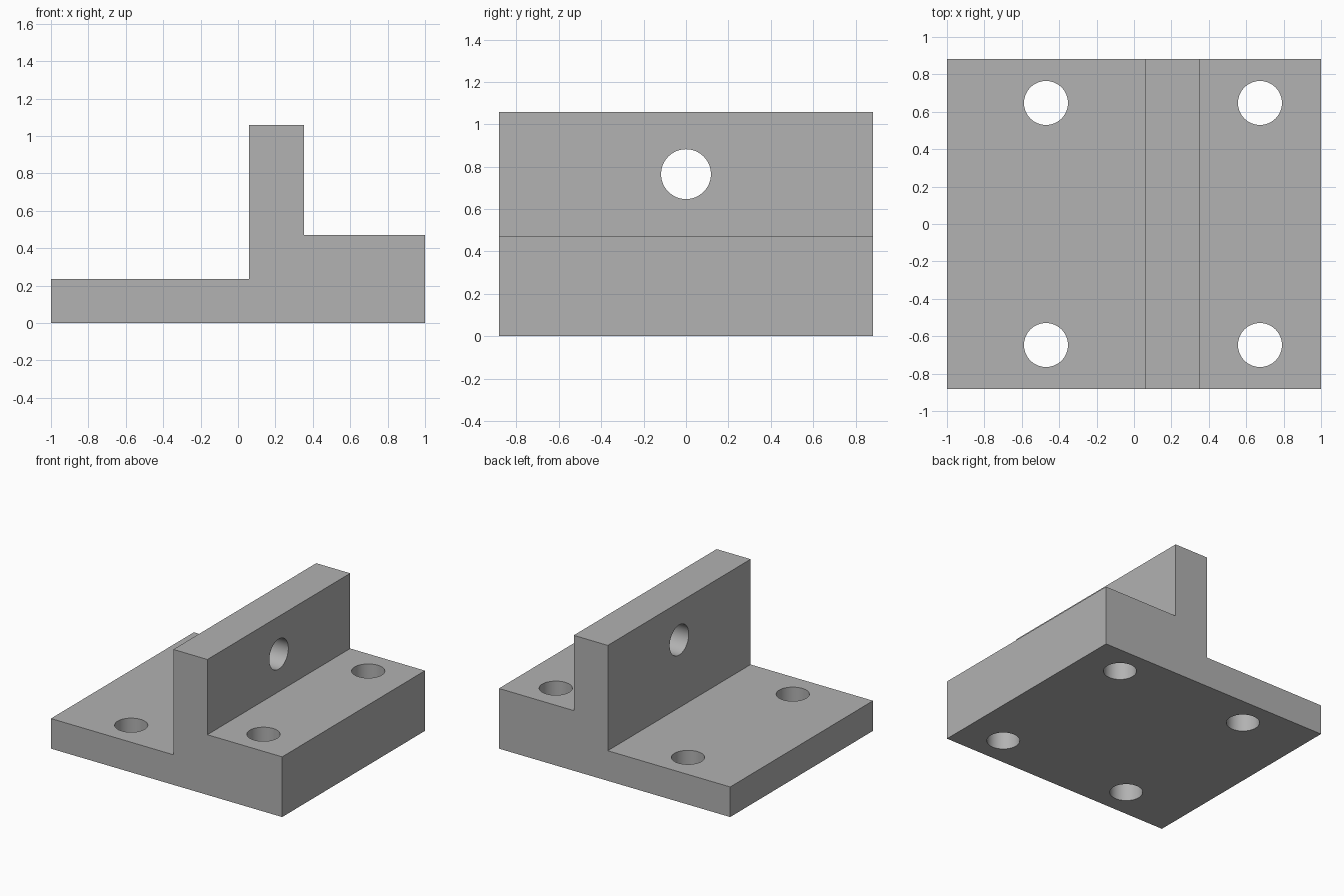
import bpy, bmesh, math

cube = bpy.data.objects.get("Cube")
if cube:
    bpy.data.objects.remove(cube, do_unlink=True)

U = 1 / 17          # drawing unit
HALF_DEPTH = 15 * U
HOLE_RADIUS = 2 * U

grey = bpy.data.materials.new("plain grey")
grey.use_nodes = True
colour = (0.445, 0.445, 0.445, 1)
grey.diffuse_color = colour
grey.node_tree.nodes["Principled BSDF"].inputs["Base Color"].default_value = colour

# Stepped profile with upright wall, extruded from front to back
profile = [(-17, 0), (17, 0), (17, 8), (6, 8), (6, 18), (1, 18), (1, 4), (-17, 4)]
bm = bmesh.new()
face = bm.faces.new([bm.verts.new((x * U, -HALF_DEPTH, z * U)) for x, z in profile])
result = bmesh.ops.extrude_face_region(bm, geom=[face])
moved = [v for v in result["geom"] if isinstance(v, bmesh.types.BMVert)]
bmesh.ops.translate(bm, verts=moved, vec=(0, 2 * HALF_DEPTH, 0))
bmesh.ops.recalc_face_normals(bm, faces=bm.faces)
mesh = bpy.data.meshes.new("bracket")
bm.to_mesh(mesh)
bm.free()
mesh.materials.append(grey)
bracket = bpy.data.objects.new("bracket", mesh)
bpy.context.collection.objects.link(bracket)


def drill(location, depth, rotation=(0, 0, 0)):
    """Cut a round hole through the bracket."""
    bpy.ops.mesh.primitive_cylinder_add(vertices=64, radius=HOLE_RADIUS, depth=depth,
                                        location=location, rotation=rotation)
    cutter = bpy.context.object
    cutter.name = "hole_cutter"
    cutter.data.materials.append(grey)
    cutter.hide_render = True
    cut = bracket.modifiers.new("hole", "BOOLEAN")
    cut.operation = "DIFFERENCE"
    cut.solver = "EXACT"
    cut.object = cutter
    bpy.ops.object.select_all(action="DESELECT")
    bracket.select_set(True)
    bpy.context.view_layer.objects.active = bracket
    bpy.ops.object.modifier_apply(modifier=cut.name)
    bpy.data.objects.remove(cutter, do_unlink=True)


# Four mounting holes in the base
for x in (-8, 11.45):
    for y in (-11, 11):
        drill((x * U, y * U, 4 * U), 12 * U)

# Cross hole through the upright wall
drill((3.5 * U, 0, 13 * U), 9 * U, (0, math.pi / 2, 0))

# Smooth hole walls with sharp edges
bpy.ops.object.shade_smooth_by_angle(angle=math.radians(30))
